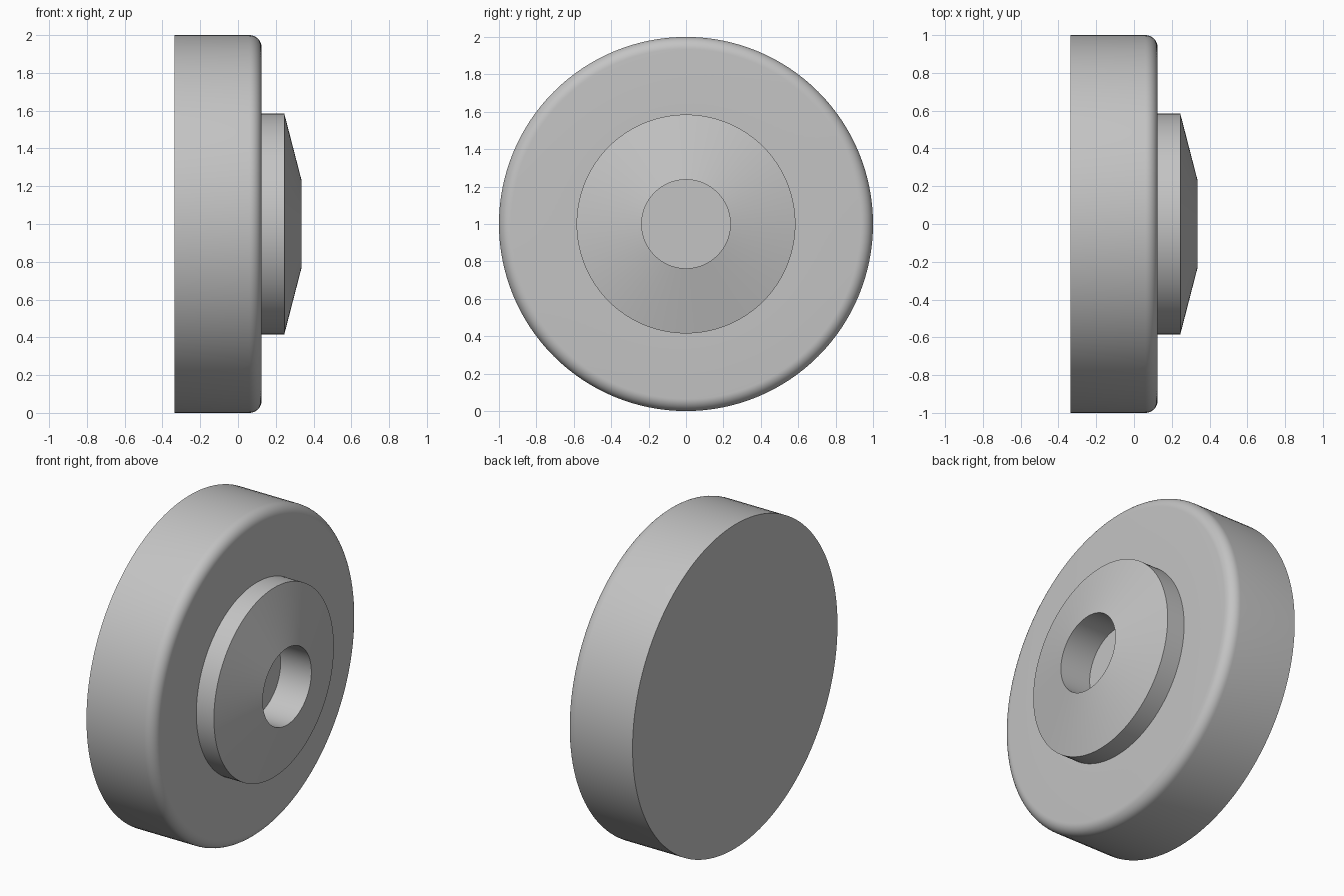
import bpy, bmesh, math
from mathutils import Vector

cube = bpy.data.objects.get("Cube")
if cube:
    bpy.data.objects.remove(cube, do_unlink=True)

SEGMENTS = 128
HALF = 0.335           # half of the total thickness
RADIUS = 1.0           # outer disc
FACE_X = 0.125         # front face of the disc, also the floor of the bore
FILLET = 0.065
HUB_RADIUS = 0.585
HUB_EDGE_X = 0.245     # where the hub's taper begins
BORE = 0.237

# One plain grey
grey = bpy.data.materials.new("light_grey")
grey.use_nodes = True
colour = (0.55, 0.55, 0.55, 1)
grey.diffuse_color = colour
grey.node_tree.nodes["Principled BSDF"].inputs["Base Color"].default_value = colour


def lathe(name, profile):
    """Revolve (x, radius) points around the x axis and cap both ends."""
    bm = bmesh.new()
    rings = []
    for x, r in profile:
        ring = []
        for i in range(SEGMENTS):
            a = math.tau * i / SEGMENTS
            ring.append(bm.verts.new(Vector((x, r * math.cos(a), RADIUS + r * math.sin(a)))))
        rings.append(ring)
    for a, b in zip(rings, rings[1:]):
        for i in range(SEGMENTS):
            j = (i + 1) % SEGMENTS
            bm.faces.new((a[i], a[j], b[j], b[i]))
    bm.faces.new(rings[0])
    bm.faces.new(rings[-1])
    bmesh.ops.recalc_face_normals(bm, faces=bm.faces)
    mesh = bpy.data.meshes.new(name)
    bm.to_mesh(mesh)
    bm.free()
    mesh.materials.append(grey)
    obj = bpy.data.objects.new(name, mesh)
    bpy.context.collection.objects.link(obj)
    return obj


# Disc rim with a rounded front edge
profile = [(-HALF, RADIUS)]
STEPS = 10
for k in range(STEPS + 1):
    t = math.pi / 2 * k / STEPS
    profile.append((FACE_X - FILLET + FILLET * math.sin(t),
                    RADIUS - FILLET + FILLET * math.cos(t)))

# Raised hub, shallow taper and blind bore
profile += [(FACE_X, HUB_RADIUS), (HUB_EDGE_X, HUB_RADIUS), (HALF, BORE), (FACE_X, BORE)]

disc = lathe("disc_with_hub", profile)
bpy.ops.object.select_all(action="DESELECT")
disc.select_set(True)
bpy.context.view_layer.objects.active = disc
bpy.ops.object.shade_smooth_by_angle(angle=math.radians(30))
